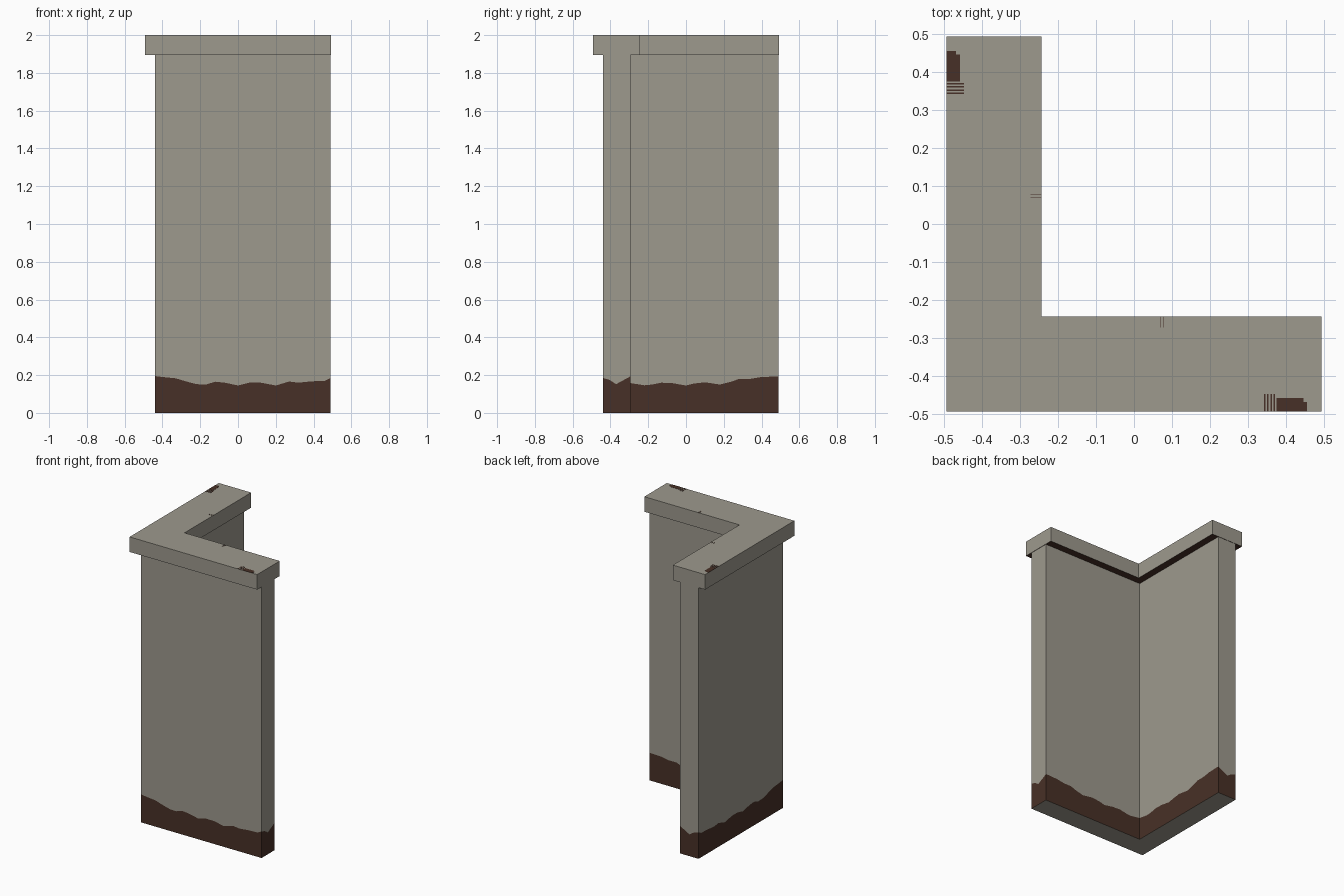
import bpy, bmesh

if "Cube" in bpy.data.objects:
    bpy.data.objects.remove(bpy.data.objects["Cube"])


def material(name, rgb):
    m = bpy.data.materials.new(name)
    m.diffuse_color = (*rgb, 1)
    m.use_nodes = True
    m.node_tree.nodes["Principled BSDF"].inputs["Base Color"].default_value = m.diffuse_color
    return m


CONCRETE = material("grey concrete", (0.34, 0.32, 0.27))
DIRT = material("brown dirt", (0.064, 0.030, 0.020))


def finish(name, bm):
    bmesh.ops.recalc_face_normals(bm, faces=bm.faces)
    me = bpy.data.meshes.new(name)
    bm.to_mesh(me)
    bm.free()
    me.materials.append(CONCRETE)
    me.materials.append(DIRT)
    ob = bpy.data.objects.new(name, me)
    bpy.context.collection.objects.link(ob)
    return ob


def stack_rings(bm, rings):
    """Close a stack of equal-length rings; returns side strips from the bottom up."""
    loops = [[bm.verts.new(p) for p in ring] for ring in rings]
    strips = []
    for a, b in zip(loops, loops[1:]):
        n = len(a)
        strips.append([bm.faces.new((a[i], a[(i + 1) % n], b[(i + 1) % n], b[i]))
                       for i in range(n)])
    bottom = bm.faces.new(loops[0][::-1])
    bm.faces.new(loops[-1])
    return strips, bottom


def mirrored(half):
    """Mirror half of the outline over the diagonal x = y (ends lie on it)."""
    return half + [(p[1], p[0], *p[2:]) for p in half[-2:0:-1]]


# L-shaped wall with a ragged dirt band along its foot
OUT, INN, END = -0.44, -0.295, 0.49
outer = [(-0.44, .195), (-0.40, .19), (-0.33, .183), (-0.28, .168), (-0.22, .152),
         (-0.17, .15), (-0.12, .165), (-0.07, .16), (0, .145), (0.06, .16),
         (0.12, .16), (0.20, .145), (0.27, .166), (0.32, .16), (0.39, .167),
         (0.46, .17), (END, .185)]
end = [(-0.405, .175), (-0.37, .152)]
inner = [(END, .193), (0.40, .19), (0.34, .18), (0.28, .18), (0.24, .165),
         (0.18, .15), (0.10, .162), (0.04, .155), (0, .145), (-0.07, .157),
         (-0.13, .16), (-0.18, .15), (-0.22, .146), (INN, .158)]
half = ([(x, OUT, h) for x, h in outer] + [(END, y, h) for y, h in end]
        + [(x, INN, h) for x, h in inner])
path = mirrored(half)
bm = bmesh.new()
strips, _ = stack_rings(bm, [[(x, y, 0) for x, y, h in path],
                             path,
                             [(x, y, 1.9) for x, y, h in path]])
for f in strips[0]:
    f.material_index = 1
finish("corner_wall", bm)

# Overhanging cap, dirty underneath
cap = mirrored([(-0.4925, -0.4925), (0.4925, -0.4925), (0.4925, -0.243), (-0.243, -0.243)])
bm = bmesh.new()
_, bottom = stack_rings(bm, [[(x, y, z) for x, y in cap] for z in (1.895, 2.0)])
bottom.material_index = 1
finish("wall_cap", bm)

# Dirt stains on top of the cap, on both arms: x0, x1, y0, y1
stains = [(0.375, 0.445, -0.4925, -0.457), (0.445, 0.455, -0.4925, -0.468)]
stains += [(x, x + 0.004, -0.4925, -0.447) for x in (0.341, 0.350, 0.359, 0.367)]
stains += [(x, x + 0.002, -0.272, -0.243) for x in (0.068, 0.076)]
bm = bmesh.new()
for x0, x1, y0, y1 in stains:
    corners = [(x0, y0), (x1, y0), (x1, y1), (x0, y1)]
    for pts in (corners, [(y, x) for x, y in corners][::-1]):
        stack_rings(bm, [[(x, y, z) for x, y in pts] for z in (1.999, 2.001)])
for f in bm.faces:
    f.material_index = 1
finish("cap_stains", bm)
